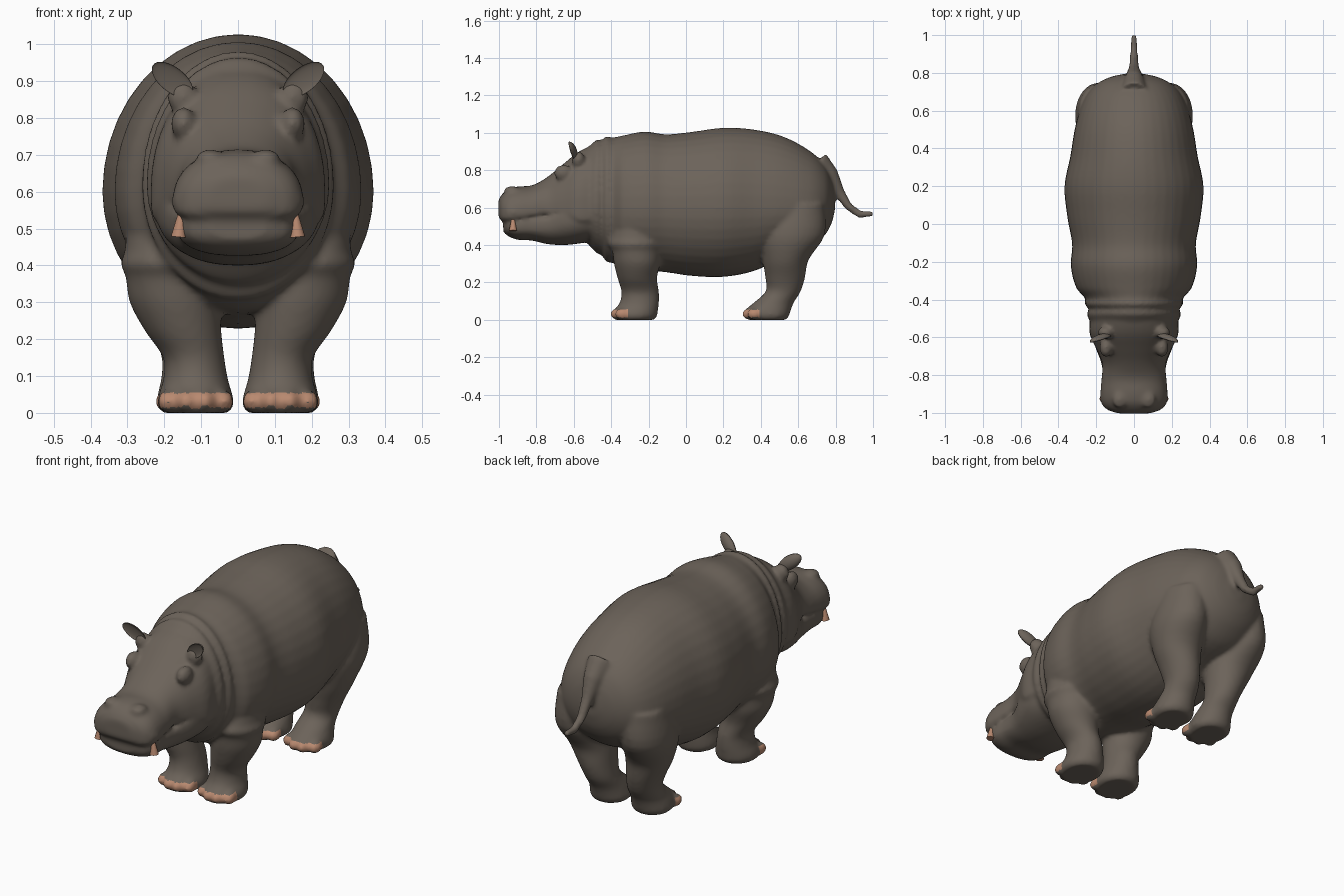
import bpy, bmesh, math
from mathutils import Vector, Matrix

if "Cube" in bpy.data.objects:
    bpy.data.objects.remove(bpy.data.objects["Cube"])


def material(name, colour):
    m = bpy.data.materials.new(name)
    m.use_nodes = True
    m.diffuse_color = (*colour, 1)
    bsdf = m.node_tree.nodes["Principled BSDF"]
    bsdf.inputs["Base Color"].default_value = (*colour, 1)
    bsdf.inputs["Roughness"].default_value = 0.8
    return m


hide = material("grey brown hide", (0.15, 0.125, 0.102))
horn = material("pink horn", (0.48, 0.25, 0.16))


def make_object(name, bm, mat):
    bmesh.ops.recalc_face_normals(bm, faces=bm.faces)
    mesh = bpy.data.meshes.new(name)
    bm.to_mesh(mesh)
    bm.free()
    ob = bpy.data.objects.new(name, mesh)
    bpy.context.collection.objects.link(ob)
    mesh.materials.append(mat)
    mesh.shade_smooth()
    return ob


def spline(keys, steps):
    """Smooth interpolation of the key sections."""
    out = []
    for i in range(len(keys) - 1):
        a, b = keys[max(i - 1, 0)], keys[i]
        c, d = keys[i + 1], keys[min(i + 2, len(keys) - 1)]
        gap = c[0] - b[0]
        for s in range(steps):
            t = s / steps
            sec = []
            for p, q, r, w in zip(a, b, c, d):
                m0 = (r - p) / (c[0] - a[0]) * gap
                m1 = (w - q) / (d[0] - b[0]) * gap
                sec.append(q + t * m0 + t * t * (3 * (r - q) - 2 * m0 - m1)
                           + t ** 3 * (2 * (q - r) + m0 + m1))
            out.append(sec)
    return out + [list(keys[-1])]


def loft(name, keys, upright=False, top=2, bottom=2, side=1, count=40):
    """Skin sections (position, centre x, half width, low, high, middle)."""
    bm = bmesh.new()
    rings = []
    for pos, cx, rx, lo, hi, mid in spline(keys, 4):
        ring = []
        for k in range(count):
            a = math.tau * k / count
            c, s = math.cos(a), math.sin(a)
            e = 2 / (top if s > 0 else bottom)
            x = cx * side + rx * math.copysign(abs(c) ** e, c)
            v = mid + (hi - mid if s > 0 else lo - mid) * abs(s) ** e
            ring.append(bm.verts.new((x, v, pos) if upright else (x, pos, v)))
        rings.append(ring)
    for r, q in zip(rings, rings[1:]):
        for k in range(count):
            n = (k + 1) % count
            bm.faces.new((r[k], r[n], q[n], q[k]))
    bm.faces.new(rings[0])
    bm.faces.new(rings[-1])
    return make_object(name, bm, hide)


def lump(name, place, size):
    bm = bmesh.new()
    bmesh.ops.create_uvsphere(bm, u_segments=20, v_segments=14, radius=1)
    bm.transform(Matrix.Translation(place) @ Matrix.Diagonal((*size, 1)))
    return make_object(name, bm, hide)


# Torso with neck and shoulder folds
torso = [(-.55, .20, .44, .905, .64), (-.51, .235, .39, .935, .62),
         (-.475, .25, .355, .965, .62), (-.45, .24, .345, .962, .62),
         (-.425, .262, .31, .982, .62), (-.395, .258, .305, .975, .61),
         (-.34, .305, .28, .985, .60), (-.22, .335, .265, 1.007, .60),
         (-.11, .327, .255, .992, .60), (.03, .352, .235, 1.005, .60),
         (.2, .368, .23, 1.027, .60), (.36, .337, .26, 1.018, .60),
         (.52, .31, .33, .98, .60), (.66, .265, .38, .905, .60),
         (.74, .20, .45, .83, .62), (.78, .12, .52, .75, .63),
         (.797, .04, .59, .67, .63)]
parts = [loft("torso", [(k[0], 0, *k[1:]) for k in torso])]

# Skull and muzzle
muzzle = [(-.4, .22, .5, .965, .62), (-.5, .232, .5, .935, .60),
          (-.58, .235, .5, .895, .60), (-.66, .20, .55, .83, .60),
          (-.74, .168, .56, .765, .59), (-.82, .172, .55, .72, .58),
          (-.9, .178, .535, .713, .57), (-.95, .17, .527, .70, .57),
          (-.985, .138, .53, .67, .58), (-1.003, .08, .55, .64, .59)]
parts.append(loft("muzzle", [(k[0], 0, *k[1:]) for k in reversed(muzzle)],
                  top=2.2, bottom=5))

# Lower jaw, tucked under the upper lip
jaw = [(-.977, .08, .47, .52, .5), (-.955, .135, .45, .53, .5),
       (-.9, .163, .428, .538, .5), (-.83, .163, .425, .55, .5),
       (-.74, .172, .405, .555, .51), (-.65, .205, .4, .585, .54),
       (-.56, .222, .41, .61, .55), (-.45, .2, .43, .61, .55)]
parts.append(loft("jaw", [(k[0], 0, *k[1:]) for k in jaw], top=6, bottom=2.3))

front_leg = [(0, .115, .09, -.38, -.17, -.27), (.02, .115, .104, -.39, -.155, -.27),
             (.05, .115, .1, -.385, -.15, -.26), (.09, .115, .088, -.355, -.145, -.25),
             (.15, .12, .083, -.345, -.145, -.25), (.22, .148, .103, -.365, -.155, -.26),
             (.3, .172, .122, -.385, -.14, -.26), (.37, .185, .12, -.395, -.135, -.27),
             (.405, .185, .133, -.415, -.125, -.27), (.44, .195, .112, -.4, -.14, -.27),
             (.58, .21, .09, -.36, -.17, -.27)]
hind_leg = [(0, .12, .085, .335, .535, .45), (.02, .12, .1, .315, .55, .45),
            (.05, .12, .098, .315, .56, .45), (.09, .12, .089, .36, .575, .47),
            (.15, .125, .082, .425, .612, .52), (.22, .14, .092, .425, .635, .53),
            (.32, .165, .115, .41, .655, .54), (.45, .19, .122, .4, .74, .57),
            (.62, .18, .11, .45, .74, .6)]

for side in (-1, 1):
    for name, keys in (("front_leg", front_leg), ("hind_leg", hind_leg)):
        parts.append(loft(name, keys, upright=True, side=side))
        # Four blunt toes on each foot
        _, cx, rx, toe_y, _, _ = keys[1]
        for step in (-1.5, -.5, .5, 1.5):
            y = toe_y + .025 + .025 * (abs(step) > 1)
            parts.append(lump("toe", (side * (cx + step * .05), y, .031),
                              (.029, .04, .031)))
    # Brow, ear root, nostril and lip pad
    parts.append(lump("brow", (side * .148, -.655, .785), (.034, .05, .045)))
    parts.append(lump("ear_root", (side * .15, -.575, .855), (.042, .035, .045)))
    parts.append(lump("nostril", (side * .075, -.93, .69), (.04, .045, .025)))
    parts.append(lump("lip_pad", (side * .14, -.92, .575), (.04, .055, .045)))

# Tail as a tapered tube
curve = bpy.data.curves.new("tail", "CURVE")
curve.dimensions = "3D"
curve.bevel_depth = 1
curve.use_fill_caps = True
path = [(.7, .84, .07), (.77, .77, .05), (.82, .68, .03), (.87, .605, .022),
        (.93, .563, .021), (1.0, .567, .015)]
line = curve.splines.new("POLY")
line.points.add(len(path) - 1)
for p, (y, z, r) in zip(line.points, path):
    p.co = (0, y, z, 1)
    p.radius = r
tail = bpy.data.objects.new("tail", curve)
bpy.context.collection.objects.link(tail)
bpy.ops.object.select_all(action="DESELECT")
tail.select_set(True)
bpy.context.view_layer.objects.active = tail
bpy.ops.object.convert(target="MESH")
parts.append(bpy.context.view_layer.objects.active)

# Fuse everything into one soft skin
bpy.ops.object.select_all(action="DESELECT")
for ob in parts:
    ob.select_set(True)
skin = parts[0]
bpy.context.view_layer.objects.active = skin
bpy.ops.object.join()
skin.name = "body_skin"
fuse = skin.modifiers.new("fuse", "REMESH")
fuse.mode = "VOXEL"
fuse.voxel_size = 0.0105
soften = skin.modifiers.new("soften", "SMOOTH")
soften.factor = 0.5
soften.iterations = 7
for mod in ("fuse", "soften"):
    bpy.ops.object.modifier_apply(modifier=mod)
skin.data.materials.clear()
skin.data.materials.append(hide)
skin.data.materials.append(horn)
skin.data.shade_smooth()

# Hooves: front of each foot, near the ground
for f in skin.data.polygons:
    c = f.center
    front = c.y < -.31 or .2 < c.y < .395
    f.material_index = int(c.z < .054 and front and f.normal.z > -.6)

for side, label in ((-1, "right"), (1, "left")):
    # Cupped ear leaning outward
    bm = bmesh.new()
    bmesh.ops.create_uvsphere(bm, u_segments=24, v_segments=16, radius=1)
    for v in bm.verts:
        if v.co.y < 0:
            v.co.y *= -.35
    bm.transform(Matrix.Translation((side * .178, -.61, .904))
                 @ Matrix.Rotation(side * math.radians(52), 4, "Y")
                 @ Matrix.Rotation(math.radians(15), 4, "X")
                 @ Matrix.Diagonal((.034, .026, .068, 1)))
    make_object(label + "_ear", bm, hide)

    # Tusk rising over the lip
    bm = bmesh.new()
    bmesh.ops.create_cone(bm, cap_ends=True, segments=16, radius1=.021,
                          radius2=.005, depth=.08)
    bm.transform(Matrix.Translation((side * .157, -.925, .517))
                 @ Matrix.Rotation(side * -.1, 4, "Y"))
    tusk = make_object(label + "_tusk", bm, horn)
    bpy.ops.object.select_all(action="DESELECT")
    tusk.select_set(True)
    bpy.context.view_layer.objects.active = tusk
    bpy.ops.object.shade_smooth_by_angle()
